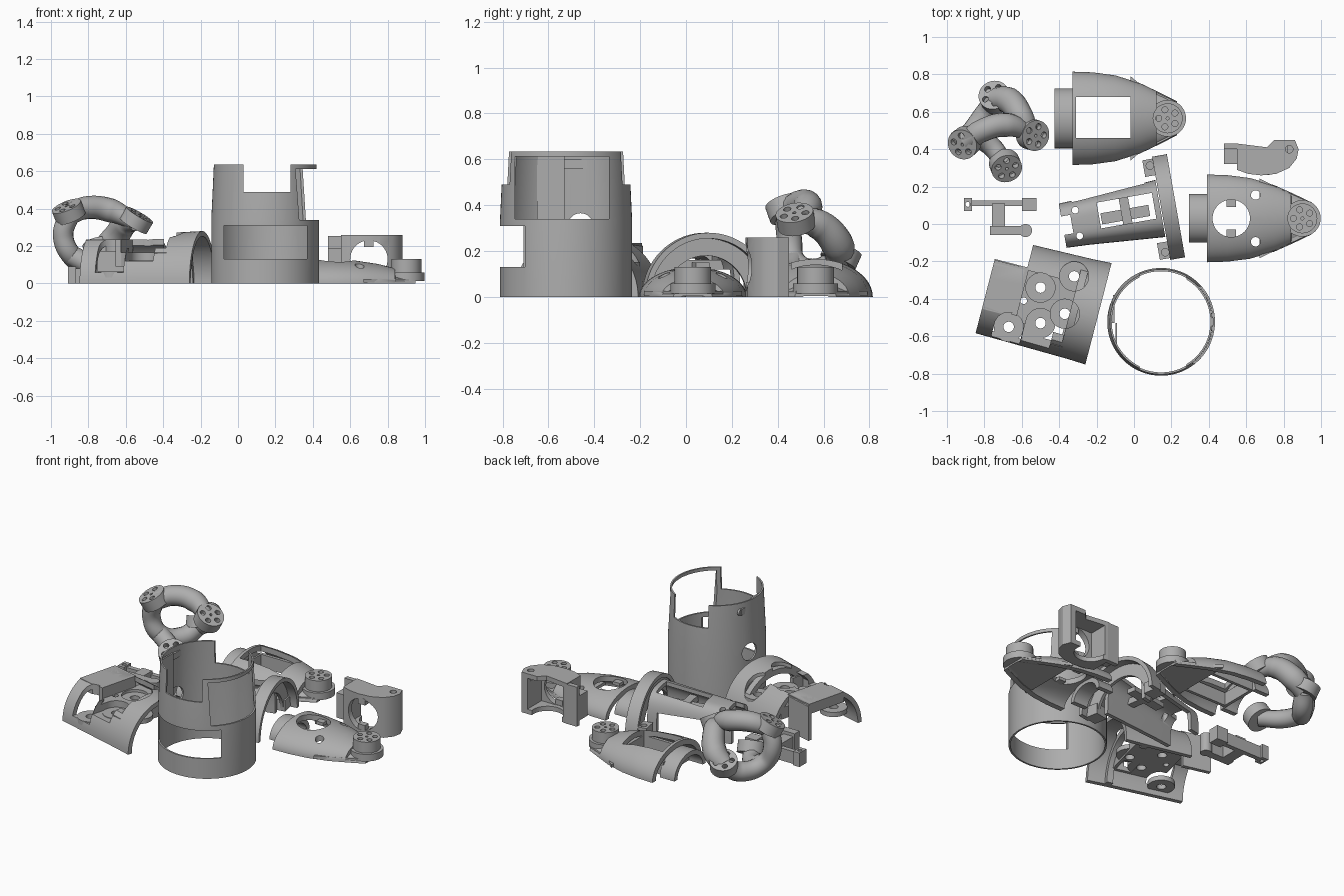
import bpy, bmesh, math
from mathutils import Matrix, Vector

cube = bpy.data.objects.get("Cube")
if cube:
    bpy.data.objects.remove(cube, do_unlink=True)

grey = bpy.data.materials.new("plain grey")
grey.use_nodes = True
GREY = (0.42, 0.42, 0.42, 1)
grey.diffuse_color = GREY
grey.node_tree.nodes["Principled BSDF"].inputs["Base Color"].default_value = GREY
I = Matrix.Identity(4)


def place(x, y, deg=0):
    return Matrix.Translation((x, y, 0)) @ Matrix.Rotation(math.radians(deg), 4, 'Z')


def make(name, bm, frame=I):
    bmesh.ops.recalc_face_normals(bm, faces=bm.faces)
    me = bpy.data.meshes.new(name)
    bm.to_mesh(me)
    bm.free()
    me.transform(frame)
    me.materials.append(grey)
    ob = bpy.data.objects.new(name, me)
    bpy.context.collection.objects.link(ob)
    return ob


def box(name, x, y, z, frame=I):
    bm = bmesh.new()
    bmesh.ops.create_cube(bm, size=1)
    for v in bm.verts:
        v.co = [(a + b) / 2 + c * (b - a) for (a, b), c in zip((x, y, z), v.co)]
    return make(name, bm, frame)


def rod(name, centre, radius, depth, axis=(0, 0, 1), frame=I, sides=40):
    bm = bmesh.new()
    turn = Vector(axis).to_track_quat('Z', 'Y').to_matrix().to_4x4()
    bmesh.ops.create_cone(bm, cap_ends=True, segments=sides, radius1=radius, radius2=radius,
                          depth=depth, matrix=Matrix.Translation(centre) @ turn)
    return make(name, bm, frame)


def skin(name, rings, frame=I, loop=False):
    bm = bmesh.new()
    rows = [[bm.verts.new(p) for p in r] for r in rings]
    n = len(rows[0])
    for a, b in zip(rows, rows[1:] + rows[:1] if loop else rows[1:]):
        for i in range(n):
            bm.faces.new((a[i], a[(i + 1) % n], b[(i + 1) % n], b[i]))
    if not loop:
        # strip caps join the outer arc to the inner arc
        for r in (rows[0], rows[-1]):
            for i in range(n // 2 - 1):
                bm.faces.new((r[i], r[i + 1], r[n - 2 - i], r[n - 1 - i]))
    return make(name, bm, frame)


def shell(name, stations, wall, frame=I, power=2, n=36):
    """Open-bottomed arch lofted along x through (x, half width, height)."""
    def arc(u, w, h):
        pts = []
        for i in range(n + 1):
            c, s = math.cos(math.pi * i / n), math.sin(math.pi * i / n)
            pts.append((u, math.copysign(abs(c) ** (2 / power), c) * w, max(s, 0) ** (2 / power) * h))
        return pts
    return skin(name, [arc(u, w, h) + arc(u, w - wall, h - min(wall, h * 0.8))[::-1]
                       for u, w, h in stations], frame)


def cut(ob, *tools):
    for t in tools:
        mod = ob.modifiers.new("cut", 'BOOLEAN')
        mod.operation, mod.solver, mod.object = 'DIFFERENCE', 'EXACT', t
        bpy.context.view_layer.objects.active = ob
        bpy.ops.object.modifier_apply(modifier=mod.name)
        bpy.data.objects.remove(t, do_unlink=True)
    return ob


def pad(name, centre, radius, depth, axis=(0, 0, 1)):
    """Round joint face with five bolt holes and a small centre hole."""
    ob = rod(name, centre, radius, depth, axis)
    turn = Vector(axis).to_track_quat('Z', 'Y').to_matrix()
    spots = [(radius * 0.6, math.tau * i / 5) for i in range(5)] + [(0, 0)]
    for r, a in spots:
        p = Vector(centre) + turn @ Vector((r * math.cos(a), r * math.sin(a), depth / 2))
        cut(ob, rod("bore", p, radius * (0.2 if r else 0.1), depth, axis, sides=20))
    return ob


# Upright base sleeve with windows and notches
cx, cy = 0.145, -0.523
profile = [(0.288, 0), (0.288, 0.335), (0.274, 0.635), (0.264, 0.635), (0.277, 0.335), (0.277, 0)]
sleeve = skin("base_sleeve", [[(cx + r * math.cos(math.tau * i / 96), cy + r * math.sin(math.tau * i / 96), z)
                               for r, z in profile] for i in range(96)], loop=True)
cut(sleeve,
    box("c", (-0.075, 0.37), (-0.9, -0.6), (0.13, 0.31)),
    box("c", (0.03, 0.28), (-0.9, -0.1), (0.49, 0.7)),
    box("c", (0.3, 0.5), (-0.745, -0.335), (0.34, 0.613)),
    rod("c", (-0.14, -0.46, 0.31), 0.055, 0.1, (1, 0, 0)))
box("sleeve_inner_rib", (-0.1, -0.09), (-0.65, -0.53), (0.34, 0.62))
box("sleeve_slot_boss", (-0.118, -0.105), (-0.53, -0.4), (0.56, 0.6))
rod("sleeve_slot_boss_end", (-0.107, -0.4, 0.58), 0.02, 0.013, (1, 0, 0))

# Two tapered forearm half shells
def forearm(name, x, y, width, height, neck, floor):
    f = place(x, y)
    taper = [(-0.51, 0.99, 1), (-0.4, 0.975, 1), (-0.28, 0.91, 0.95), (-0.15, 0.75, 0.8),
             (-0.06, 0.58, 0.62), (-0.059, 0.58, 0.32), (0.05, 0.36, 0.28)]
    body = shell(name + "_shell", [(u, w * width, h * height) for u, w, h in taper], 0.035, f)
    shell(name + "_neck", [(-0.605, neck, height * 0.8), (-0.5, neck, height * 0.8)], 0.03, f)
    # closed underside toward the tip
    bm = bmesh.new()
    ends = [(floor, 0.9), (-0.15, 0.73), (0.05, 0.34)]
    rim = [(u, w * width) for u, w in ends] + [(u, -w * width) for u, w in ends[::-1]]
    face = bm.faces.new([bm.verts.new((u, v, 0.005)) for u, v in rim])
    top = bmesh.ops.extrude_face_region(bm, geom=[face])["geom"]
    bmesh.ops.translate(bm, vec=(0, 0, 0.02), verts=[v for v in top if isinstance(v, bmesh.types.BMVert)])
    make(name + "_floor", bm, f)
    rod(name + "_tip", (x, y, 0.037), 0.098, 0.045)
    pad(name + "_joint", (x, y, 0.09), 0.08, 0.08)
    return body


rear = forearm("rear_forearm", 0.18, 0.565, 0.252, 0.165, 0.16, -0.2)
cut(rear, box("c", (-0.31, -0.02), (0.46, 0.68), (-0.1, 0.3)))
cut(box("rear_window_frame", (-0.33, 0), (0.44, 0.7), (0.005, 0.09)),
    box("c", (-0.31, -0.02), (0.46, 0.68), (-0.1, 0.3)))
side = forearm("side_forearm", 0.9, 0.03, 0.237, 0.13, 0.13, -0.23)
cut(side, rod("c", (0.52, 0.03, 0.1), 0.1, 0.4),
    *[rod("c", (0.65, 0.03 + s * 0.125, 0.1), 0.025, 0.4) for s in (-1, 1)])
for s in (-1, 1):
    box("side_hole_tab", (0.495, 0.545), sorted((0.03 + s * 0.06, 0.03 + s * 0.11)), (0.08, 0.1))

# Middle arm link with arched flange
f = place(0.18, 0.09, 10)
body = shell("link_body", [(-0.57, 0.12, 0.19), (-0.45, 0.125, 0.2), (-0.04, 0.155, 0.24)], 0.025, f, 3.4)
cut(body, box("c", (-0.37, -0.07), (-0.05, 0.09), (0.1, 0.4), f),
    box("c", (-0.6, -0.52), (-0.05, 0.05), (0.1, 0.4), f),
    box("c", (-0.5, -0.1), (0.08, 0.3), (-0.1, 0.12), f),
    *[rod("c", (-0.49, s * 0.07, 0.2), 0.018, 0.2, frame=f) for s in (-1, 1)])
box("link_inner_bridge", (-0.25, -0.2), (-0.12, 0.12), (0.12, 0.16), f)
box("link_inner_floor", (-0.36, -0.1), (-0.03, 0.03), (0.12, 0.15), f)
shell("link_flange", [(-0.035, 0.28, 0.28), (0.045, 0.28, 0.28)], 0.025, f)
shell("link_flange_web", [(-0.03, 0.27, 0.27), (-0.01, 0.27, 0.27)], 0.09, f)
for s in (-1, 1):
    ear = box("link_ear", (-0.09, 0.0), sorted((s * 0.18, s * 0.27)), (0, 0.07), f)
    cut(ear, rod("c", (-0.055, s * 0.235, 0.08), 0.02, 0.1, frame=f))

# Shoulder half shell: stepped top, with motor seats sunk through the skin
f = place(-0.19, -0.48, -14.5)
inv = f.inverted()
cover = shell("shoulder_shell", [(-0.61, 0.265, 0.265), (-0.1, 0.275, 0.275), (0, 0.28, 0.28)], 0.028, f)
cut(cover, box("c", (-0.7, -0.43), (-0.4, 0.4), (0.235, 0.4), f),
    box("c", (-0.44, -0.15), (-0.4, 0.13), (0.19, 0.4), f),
    box("c", (-0.7, -0.43), (0.145, 0.4), (-0.1, 0.4), f))
shell("shoulder_inner_lip", [(-0.15, 0.255, 0.255), (-0.11, 0.255, 0.255)], 0.035, f)
decks = [box("shoulder_left_deck", (-0.61, -0.43), (-0.13, 0.14), (0.17, 0.235), f),
         box("shoulder_middle_deck", (-0.43, -0.14), (-0.22, 0.2), (0.09, 0.165), f)]
# seats: x, y, floor height
seats = ((-0.5, -0.34, 0.145), (-0.32, -0.28, 0.15), (-0.37, -0.48, 0.13), (-0.5, -0.53, 0.12),
         (-0.67, -0.55, 0.06))
for x, y, floor in seats:
    u, v, _ = inv @ Vector((x, y, 0))
    for ob in [cover] + decks:
        cut(ob, rod("c", (u, v, floor + 0.2), 0.078, 0.4, frame=f))
        if y < -0.5:
            cut(ob, box("c", (u - 0.078, u + 0.078), (v - 0.3, v), (floor, 0.5), f))
    plate = rod("shoulder_seat", (u, v, floor - 0.012), 0.08, 0.03, frame=f)
    cut(plate, rod("c", (u, v, floor), 0.028, 0.2, frame=f, sides=24))
    cut(decks[1], rod("c", (u, v, 0.1), 0.028, 0.4, frame=f, sides=24))
for x, y in ((-0.69, -0.28), (-0.59, -0.41), (-0.37, -0.67)):
    for deck in decks:
        cut(deck, rod("c", inv @ Vector((x, y, 0.2)), 0.018, 0.4, frame=f, sides=20))
cut(decks[1], box("c", (-0.26, -0.16), (-0.2, -0.09), (0, 0.4), f))
cut(box("shoulder_cross_wall", (-0.45, -0.42), (-0.12, 0.14), (0.09, 0.235), f),
    rod("c", inv @ Vector((-0.5, -0.34, 0.35)), 0.078, 0.41, frame=f))
box("shoulder_left_side_wall", (-0.61, -0.43), (0.12, 0.145), (0, 0.2), f)

# Standing wrist cover
bm = bmesh.new()
outline = [(0.55, 0.29), (0.61, 0.268), (0.68, 0.26), (0.76, 0.268), (0.83, 0.3), (0.87, 0.35),
           (0.88, 0.4), (0.86, 0.45), (0.75, 0.45), (0.71, 0.41), (0.55, 0.43)]
base = bm.faces.new([bm.verts.new((x, y, 0)) for x, y in outline])
up = bmesh.ops.extrude_face_region(bm, geom=[base])["geom"]
bmesh.ops.translate(bm, vec=(0, 0, 0.26), verts=[v for v in up if isinstance(v, bmesh.types.BMVert)])
wrist = make("wrist_cover", bm)
cut(wrist, box("c", (0.58, 0.82), (0.305, 0.6), (0.03, 0.23)),
    rod("c", (0.7, 0.35, 0.13), 0.1, 0.4, (0, 1, 0)),
    rod("c", (0.69, 0.43, 0), 0.1, 0.1),
    rod("c", (0.83, 0.4, 0.25), 0.02, 0.1))
for z in ((0.025, 0.065), (0.195, 0.235)):
    box("wrist_hole_tab", (0.675, 0.725), (0.262, 0.3), z)
box("wrist_tongue", (0.48, 0.56), (0.4, 0.43), (0, 0.255))
box("wrist_tongue_block", (0.48, 0.56), (0.32, 0.41), (0.03, 0.19))

# Small clamp bracket, lying low
box("bracket_bar", (-0.88, -0.53), (0.095, 0.125), (0, 0.08))
ends = [box("bracket_end", x, (0.07, 0.14), (0, 0.09)) for x in ((-0.91, -0.865), (-0.6, -0.52))]
cut(ends[0], rod("c", (-0.888, 0.105, 0.1), 0.013, 0.4))
box("bracket_stem", (-0.76, -0.69), (-0.03, 0.11), (0, 0.1))
box("bracket_foot", (-0.77, -0.58), (-0.06, -0.01), (0.0, 0.12))
rod("bracket_foot_round", (-0.58, -0.035, 0.06), 0.035, 0.12)

# Ring-shaped elbow yoke with four joint faces
def limb(name, points, radius):
    cu = bpy.data.curves.new(name, 'CURVE')
    cu.dimensions, cu.bevel_depth, cu.bevel_resolution = '3D', radius, 6
    cu.use_fill_caps, cu.resolution_u = True, 10
    sp = cu.splines.new('BEZIER')
    sp.bezier_points.add(len(points) - 1)
    for b, (p, swell) in zip(sp.bezier_points, points):
        b.co, b.radius, b.handle_left_type, b.handle_right_type = p, swell, 'AUTO', 'AUTO'
    tmp = bpy.data.objects.new(name, cu)
    bpy.context.collection.objects.link(tmp)
    me = bpy.data.meshes.new_from_object(tmp.evaluated_get(bpy.context.evaluated_depsgraph_get()))
    bpy.data.objects.remove(tmp, do_unlink=True)
    me.materials.clear()
    me.materials.append(grey)
    bpy.context.collection.objects.link(bpy.data.objects.new(name, me))


left, right = (-0.9, 0.44, 0.37), (-0.55, 0.48, 0.325)
back, front = (-0.74, 0.67, 0.17), (-0.69, 0.32, 0.12)
low = (-0.89, 0.47, 0.15)
limb("yoke_top", [(left, 1), ((-0.81, 0.5, 0.405), 1.1), ((-0.68, 0.53, 0.39), 1.15), (right, 0.7)], 0.056)
limb("yoke_back", [(right, 0.7), ((-0.6, 0.57, 0.32), 1.05), ((-0.67, 0.66, 0.23), 1.15), (back, 1)], 0.062)
limb("yoke_side", [(left, 1), ((-0.935, 0.45, 0.26), 1), (low, 1), ((-0.8, 0.58, 0.11), 1.1), (back, 1)], 0.055)
limb("yoke_front", [(low, 1), ((-0.78, 0.43, 0.1), 1), (front, 0.9)], 0.055)
for name, p, axis in (("left", left, (-0.35, -0.3, 0.85)), ("right", right, (0.5, -0.15, 0.85)),
                      ("back", back, (-0.2, 0.4, 0.9)), ("front", front, (0.2, -0.5, 0.85))):
    a = Vector(axis).normalized()
    pad("yoke_face_" + name, Vector(p) + a * 0.015, 0.083, 0.07, a)

# Smooth curved faces, keep edges sharp
bpy.ops.object.select_all(action='DESELECT')
for ob in bpy.context.scene.objects:
    if ob.type == 'MESH':
        ob.select_set(True)
        bpy.context.view_layer.objects.active = ob
bpy.ops.object.shade_smooth_by_angle(angle=math.radians(32))
